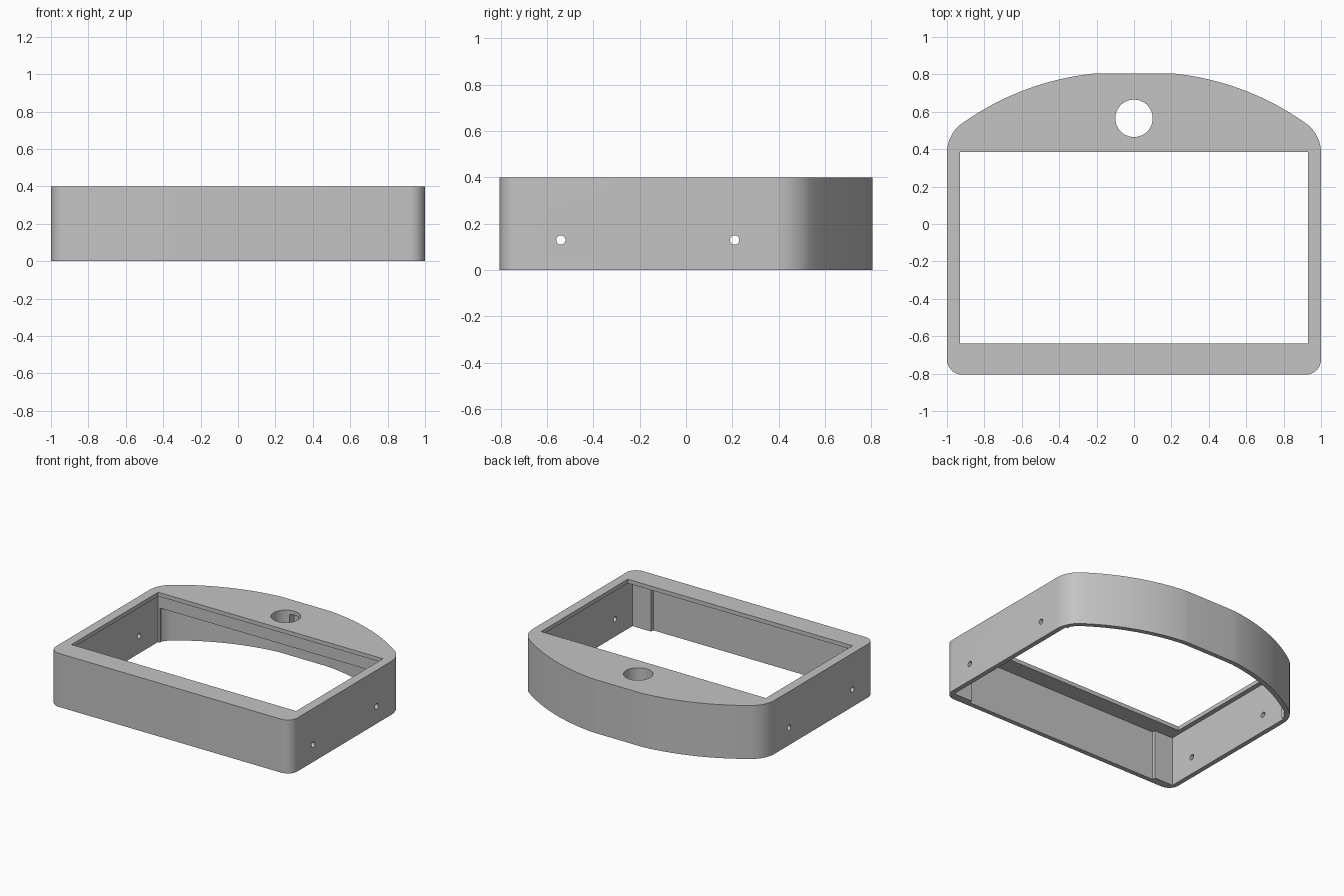
import bpy
import bmesh
import math
from mathutils import Matrix, Vector

cube = bpy.data.objects.get("Cube")
if cube:
    bpy.data.objects.remove(cube)

HEIGHT, WALL = 0.4, 0.035
INNER_X = 1 - WALL

grey = bpy.data.materials.new("plain grey")
grey.use_nodes = True
grey.diffuse_color = (0.55, 0.55, 0.55, 1)
grey.node_tree.nodes["Principled BSDF"].inputs["Base Color"].default_value = grey.diffuse_color


def arc(start, end, angle_a, angle_b, steps):
    """Circular arc between two points, given the normal angles at its ends."""
    a, b = math.radians(angle_a), math.radians(angle_b)
    p, q = Vector(start), Vector(end)
    radius = (q - p).length / (2 * math.sin(abs(b - a) / 2))
    centre = p - radius * Vector((math.cos(a), math.sin(a)))
    pts = [centre + radius * Vector((math.cos(a + (b - a) * i / steps),
                                     math.sin(a + (b - a) * i / steps)))
           for i in range(steps)]
    return pts + [q]


def mirrored(half):
    """Close a right-hand half outline with its mirror image."""
    return half + [Vector((-p.x, p.y)) for p in reversed(half)]


def inset(points, amount):
    """Move a counter-clockwise outline inwards."""
    result = []
    for i, p in enumerate(points):
        d1 = (p - points[i - 1]).normalized()
        d2 = (points[(i + 1) % len(points)] - p).normalized()
        n1, n2 = Vector((-d1.y, d1.x)), Vector((-d2.y, d2.x))
        result.append(p + (n1 + n2) * amount / (1 + n1.dot(n2)))
    return result


def prism(name, points, z0, z1):
    bm = bmesh.new()
    face = bm.faces.new([bm.verts.new((p[0], p[1], z0)) for p in points])
    top = bmesh.ops.extrude_face_region(bm, geom=[face])["geom"]
    bmesh.ops.translate(bm, vec=(0, 0, z1 - z0),
                        verts=[v for v in top if isinstance(v, bmesh.types.BMVert)])
    return finish(name, bm)


def box(name, x0, x1, y0, y1, z0, z1):
    return prism(name, [(x0, y0), (x1, y0), (x1, y1), (x0, y1)], z0, z1)


def cylinder(name, radius, depth, matrix, sides):
    bm = bmesh.new()
    bmesh.ops.create_cone(bm, cap_ends=True, segments=sides, radius1=radius,
                          radius2=radius, depth=depth, matrix=matrix)
    return finish(name, bm)


def finish(name, bm):
    bmesh.ops.recalc_face_normals(bm, faces=bm.faces)
    mesh = bpy.data.meshes.new(name)
    bm.to_mesh(mesh)
    bm.free()
    mesh.materials.append(grey)
    obj = bpy.data.objects.new(name, mesh)
    bpy.context.collection.objects.link(obj)
    return obj


# Outer housing with rounded front corners and a bowed back
front = arc((0.92, -0.805), (1, -0.725), -90, 0, 8)
back = arc((1, 0.38), (0.93, 0.53), 0, 50, 10) + arc((0.93, 0.53), (0.19, 0.805), 54, 85, 24)[1:]
outline = mirrored(front + back)
housing = prism("housing", outline, 0, HEIGHT)

# Screen pocket, leaving a post in each front corner
pocket_half = [Vector(p) for p in ((0.81, -0.77), (0.81, -0.745),
                                   (INNER_X, -0.745), (INNER_X, 0.43))]
cutters = [prism("screen_pocket_cutter", mirrored(pocket_half), -0.1, 0.37)]

# Deeper cavity under the thick back shelf
rear = [p for p in inset(outline, WALL) if p.y > 0.435]
rear = [Vector((0.9, 0.2))] + rear + [Vector((-0.9, 0.2))]
cutters.append(prism("rear_cavity_cutter", rear, -0.1, 0.26))

# Screen window, round hole and its cable slot
cutters.append(box("window_cutter", -0.93, 0.93, -0.64, 0.385, 0.3, 0.5))
cutters.append(cylinder("round_hole_cutter", 0.1, 1,
                        Matrix.Translation((0, 0.565, 0.4)), 48))
cutters.append(box("slot_cutter", -0.035, 0.035, 0.6, 0.71, 0.2, 0.37))

# Screw holes through both side walls
for y in (-0.54, 0.21):
    turn = Matrix.Translation((0, y, 0.13)) @ Matrix.Rotation(math.pi / 2, 4, "Y")
    cutters.append(cylinder("screw_hole_cutter", 0.02, 3, turn, 20))

bpy.context.view_layer.objects.active = housing
for cutter in cutters:
    mod = housing.modifiers.new(cutter.name, "BOOLEAN")
    mod.operation = "DIFFERENCE"
    mod.solver = "EXACT"
    mod.object = cutter
    bpy.ops.object.modifier_apply(modifier=mod.name)
    bpy.data.objects.remove(cutter)

bpy.ops.object.select_all(action="DESELECT")
housing.select_set(True)
bpy.ops.object.shade_smooth_by_angle(angle=math.radians(30))
